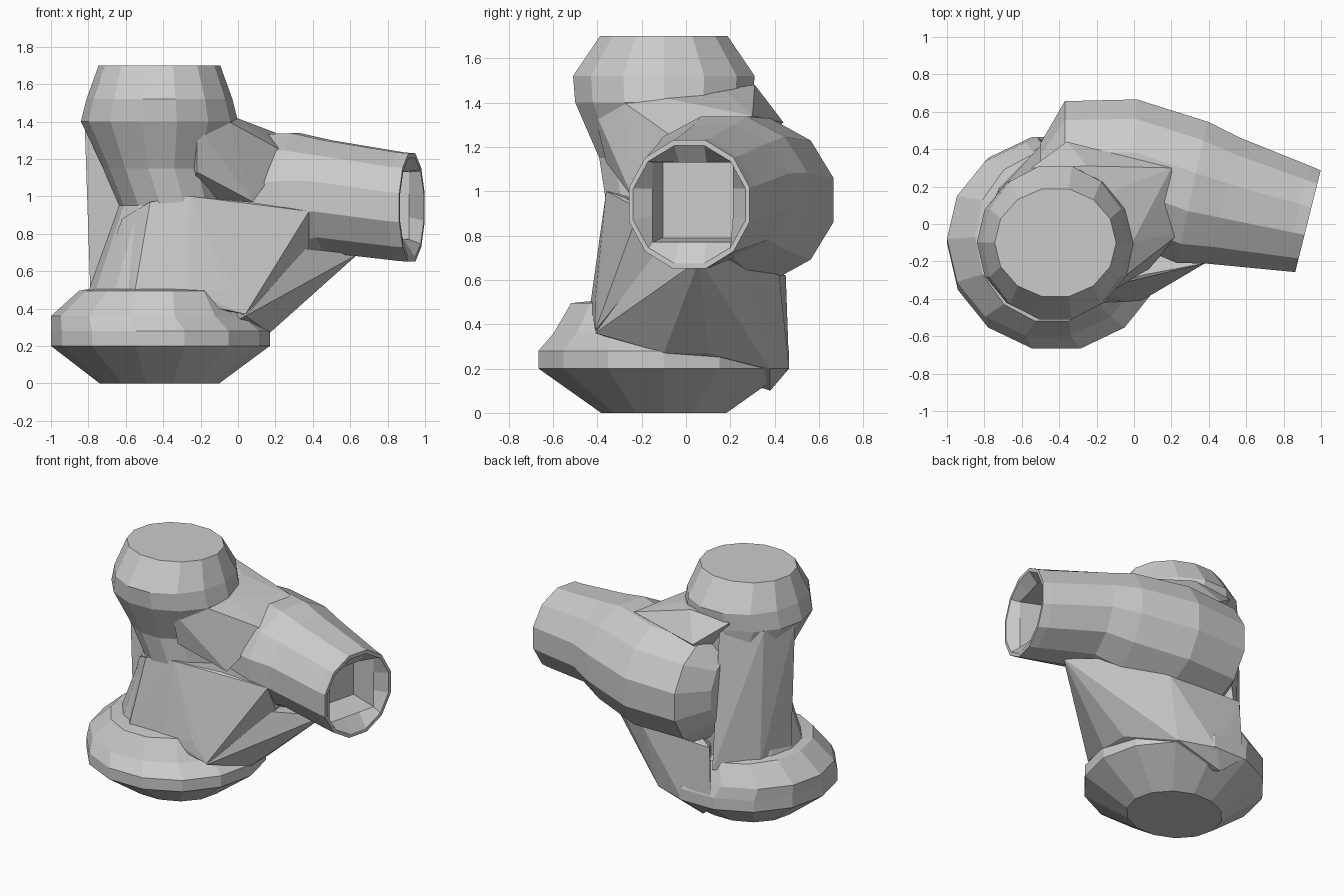
import bpy, bmesh
from math import sin, cos, pi
from mathutils import Vector

if "Cube" in bpy.data.objects:
    bpy.data.objects.remove(bpy.data.objects["Cube"])


def finish(bm, name):
    bmesh.ops.recalc_face_normals(bm, faces=bm.faces[:])
    me = bpy.data.meshes.new(name)
    bm.to_mesh(me)
    bm.free()
    ob = bpy.data.objects.new(name, me)
    bpy.context.collection.objects.link(ob)
    return ob


def loft(name, rings):
    bm = bmesh.new()
    vs = [[bm.verts.new(p) for p in r] for r in rings]
    n = len(vs[0])
    for a, b in zip(vs, vs[1:]):
        for i in range(n):
            j = (i + 1) % n
            bm.faces.new((a[i], a[j], b[j], b[i]))
    bm.faces.new(vs[0])
    bm.faces.new(vs[-1])
    return finish(bm, name)


def hull(name, pts):
    bm = bmesh.new()
    for p in pts:
        bm.verts.new(p)
    res = bmesh.ops.convex_hull(bm, input=bm.verts[:])
    junk = {g for g in res["geom_interior"] if isinstance(g, bmesh.types.BMVert)}
    bmesh.ops.delete(bm, geom=list(junk), context='VERTS')
    return finish(bm, name)


def boolean(target, other, op):
    bpy.context.view_layer.objects.active = target
    mod = target.modifiers.new("bool", 'BOOLEAN')
    mod.operation, mod.solver, mod.object = op, 'EXACT', other
    bpy.ops.object.modifier_apply(modifier=mod.name)
    bpy.data.objects.remove(other)


def flat_ring(z, cx, cy, rx, ry, n=14):
    return [(cx + rx * cos(2 * pi * i / n), cy + ry * sin(2 * pi * i / n), z) for i in range(n)]


def pipe_ring(x, y, z, r, rz, slope, n=12, twist=0.5):
    side = Vector((slope, 1, 0)).normalized()   # across the pipe, level
    return [Vector((x, y, z)) + side * r * cos(2 * pi * (i + twist) / n)
            + Vector((0, 0, rz * sin(2 * pi * (i + twist) / n))) for i in range(n)]


# upright column: flange, waist and chamfered cap
body = loft("pipe_fitting", [flat_ring(*a) for a in (
    (0, -.42, -.10, .32, .29), (.20, -.415, -.10, .585, .58), (.28, -.415, -.10, .585, .58),
    (.36, -.46, -.08, .54, .53), (.495, -.44, -.07, .41, .46), (.505, -.425, -.05, .37, .38),
    (.95, -.35, 0, .29, .37), (1.15, -.41, -.05, .31, .35), (1.40, -.42, -.10, .42, .41),
    (1.52, -.42, -.10, .39, .42), (1.70, -.42, -.10, .325, .295))])

# sideways branch pipe, bending from the back to the right
branch = loft("branch_pipe", [pipe_ring(*a) for a in (
    (-.50, .20, .95, .24, .26, .0), (-.37, .28, .95, .39, .37, .0), (0, .28, .96, .40, .38, .04),
    (.31, .17, .99, .40, .36, .22), (.48, .125, 1.0, .36, .31, .25),
    (.87, .03, .945, .30, .30, .25), (.93, .015, .94, .29, .30, .25))])

# webs that blend the branch into the column
lower_web = hull("lower_web", [
    (.17, -.10, .27), (.17, .10, .27), (.64, .06, .69), (.40, .25, .69), (.05, .42, .62),
    (-.50, .45, .62), (-.52, .465, .20), (-.30, .465, .20), (-.05, .38, .20), (-.40, .38, .10),
    (.04, -.41, .36), (.36, -.14, .72)])
front_web = hull("front_web", [
    (-.62, -.22, .88), (-.47, -.36, .97), (-.25, -.36, 1.0), (.06, -.27, .97), (.38, -.21, .92),
    (.38, -.12, .73), (.04, -.41, .37), (-.07, -.41, .5), (-.28, -.43, .5), (-.55, -.43, .5),
    (-.76, -.15, .5), (-.5, .2, .9), (.3, .2, .7), (-.5, .2, .5)])
upper_web = hull("upper_web", [
    (-.01, -.10, 1.42), (-.10, .18, 1.45), (-.25, .31, 1.48), (-.55, .30, 1.46), (.26, -.04, 1.23),
    (.20, .30, 1.34), (-.36, .44, 1.31), (-.05, -.28, 1.40), (-.22, -.42, 1.38),
    (.08, -.24, .97), (-.22, -.36, 1.13), (-.3, 0, .9)])
back_web = hull("back_web", [
    (-.82, -.05, 1.40), (-.73, .17, 1.40), (-.48, .31, 1.40), (-.4, 0, 1.40),
    (-.79, -.05, .50), (-.72, .20, .45), (-.50, .42, .45), (-.4, 0, .45)])
for part in (branch, lower_web, front_web, upper_web, back_web):
    boolean(body, part, 'UNION')

# bore in the branch mouth: thin round lip narrowing to a square socket
lip = [(.94, .013, .94, .27, .275, .25), (.93, .015, .94, .27, .275, .25)]
square = [pipe_ring(x, y, z, .265, .255, .25, 4)
          for x, y, z in ((.87, .03, .95), (.68, .077, .97))]


def spread(sq):
    # 12 points around a square, so that it lofts to the round lip
    out = []
    for i in range(4):
        a, b, c = sq[i - 1], sq[i], sq[(i + 1) % 4]
        out += [b.lerp(a, .33), b, b.lerp(c, .33)]
    return out


bore = loft("bore_cutter", [pipe_ring(*a) for a in lip] + [spread(s) for s in square])
bore.hide_render = True
boolean(body, bore, 'DIFFERENCE')
